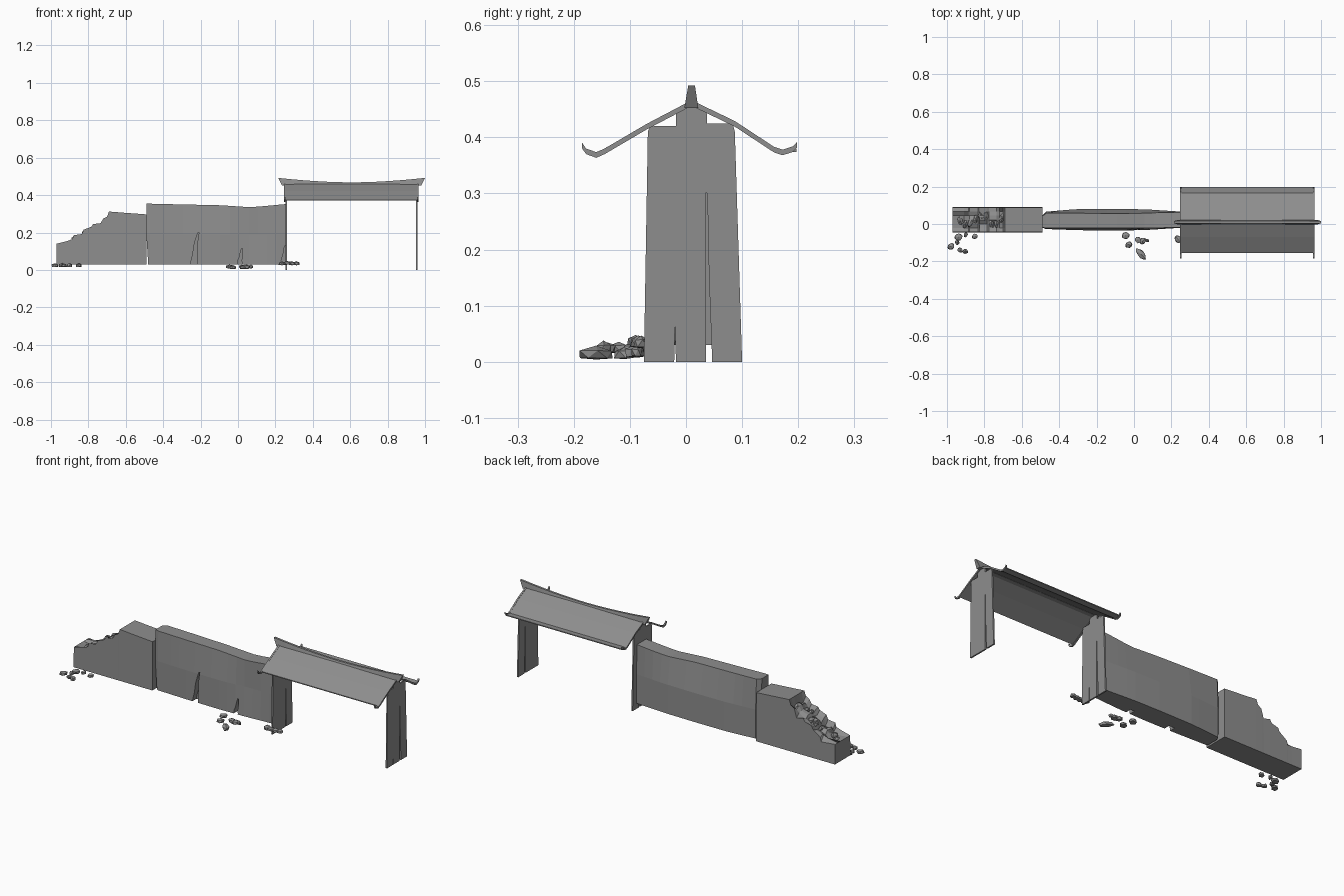
import bpy, bmesh, math, random
from mathutils import Vector, Matrix

random.seed(4)
grey = bpy.data.materials.new("weathered grey")
grey.diffuse_color = (0.27, 0.27, 0.27, 1)


def finish(name, bm):
    bmesh.ops.recalc_face_normals(bm, faces=bm.faces)
    me = bpy.data.meshes.new(name)
    bm.to_mesh(me)
    bm.free()
    me.materials.append(grey)
    ob = bpy.data.objects.new(name, me)
    bpy.context.collection.objects.link(ob)
    return ob


def loft(name, sections):
    """Closed skin through rings of equal point count."""
    bm = bmesh.new()
    rings = [[bm.verts.new(p) for p in s] for s in sections]
    n = len(rings[0])
    for a, b in zip(rings, rings[1:]):
        for i in range(n):
            bm.faces.new((a[i], a[(i + 1) % n], b[(i + 1) % n], b[i]))
    caps = [bm.faces.new(rings[0]), bm.faces.new(rings[-1])]
    bmesh.ops.recalc_face_normals(bm, faces=bm.faces)
    bmesh.ops.triangulate(bm, faces=caps)
    return finish(name, bm)


def prism_x(name, pts, x0, x1):
    return loft(name, [[(x, y, z) for y, z in pts] for x in (x0, x1)])


def prism_y(name, pts, y0, y1):
    return loft(name, [[(x, y, z) for x, z in pts] for y in (y0, y1)])


def strip(line, t):
    """Thicken a (y, z) polyline downwards."""
    return line + [(y, z - t) for y, z in reversed(line)]


def lerp(table, x):
    for (x0, *a), (x1, *b) in zip(table, table[1:]):
        if x <= x1:
            f = max(0, (x - x0) / (x1 - x0))
            return [p + (q - p) * f for p, q in zip(a, b)]
    return list(table[-1][1:])


# Long bulging wall: x, top z, front top y, front belly y, back top y, back belly y
wall = [(-0.49, 0.355, -0.018, -0.020, 0.040, 0.045),
        (-0.47, 0.354, -0.022, -0.027, 0.058, 0.066),
        (-0.30, 0.350, -0.022, -0.033, 0.058, 0.080),
        (-0.10, 0.346, -0.022, -0.036, 0.055, 0.081),
        (0.07, 0.335, -0.022, -0.032, 0.058, 0.078),
        (0.16, 0.343, -0.020, -0.026, 0.062, 0.072),
        (0.255, 0.352, -0.018, -0.020, 0.062, 0.066)]
secs = []
for i in range(16):
    x = -0.49 + 0.745 * i / 15
    if i == 1:
        x = -0.47
    h, ft, fb, bt, bb = lerp(wall, x)
    dent = 0.010 * max(0, 1 - abs(x - 0.08) / 0.13)
    x0 = x + (0.01 if i == 0 else 0)
    secs.append([(x0, fb, 0.03), (x, fb + dent, 0.19), (x, ft, h),
                 (x, bt, h), (x, bb, 0.19), (x0, bb, 0.03)])
middle = loft("middle_wall", secs)

# Jagged cracks cut into the front of the long wall
for cx, top, w in ((-0.235, 0.20, 0.030), (0.005, 0.115, 0.020), (0.235, 0.13, 0.026)):
    left, right = [], []
    for k in range(7):
        f = k / 6
        z = 0.02 + (top - 0.02) * f
        c = cx + 0.02 * f + random.uniform(-0.004, 0.004)
        half = w / 2 * (1 - f) + 0.003
        left.append((c - half, z))
        right.append((c + half, z))
    cutter = prism_y("crack_cutter", left + right[::-1], -0.1, 0.0)
    cutter.hide_render = True
    mod = middle.modifiers.new("crack", 'BOOLEAN')
    mod.operation, mod.solver, mod.object = 'DIFFERENCE', 'EXACT', cutter
    dg = bpy.context.evaluated_depsgraph_get()
    me = bpy.data.meshes.new_from_object(middle.evaluated_get(dg))
    middle.modifiers.clear()
    middle.data = me
    bpy.data.objects.remove(cutter)

# Broken left wall: stepped, crumbling top running down to the left
top = [(-0.97, 0.14), (-0.91, 0.155), (-0.885, 0.165), (-0.88, 0.185), (-0.835, 0.192),
       (-0.825, 0.215), (-0.785, 0.23), (-0.775, 0.245), (-0.735, 0.25), (-0.72, 0.275),
       (-0.70, 0.285), (-0.69, 0.312), (-0.60, 0.305), (-0.49, 0.297)]
secs = []
rows = 7
for x, h in top:
    ring = [(x, -0.045, 0.03)]
    for j in range(rows):
        f = j / (rows - 1)
        drop = random.uniform(0, 0.035) if -0.96 < x < -0.695 and j else 0
        ring.append((x, -0.043 + 0.131 * f, h - drop))
    ring.append((x, 0.09, 0.03))
    secs.append(ring)
loft("broken_wall", secs)

# Loose blocks lying in the broken slope
def rock(name, loc, size, rot):
    bm = bmesh.new()
    bmesh.ops.create_icosphere(bm, subdivisions=1, radius=1)
    m = Matrix.Rotation(rot, 3, 'Z')
    for v in bm.verts:
        p = Vector(a * b for a, b in zip(v.co * random.uniform(0.82, 1.08), size))
        p = m @ p
        p.z = max(p.z, -size[2] * 0.6)
        v.co = Vector(loc) + p
    return finish(name, bm)


for k in range(9):
    x = -0.93 + 0.028 * k
    z = lerp(top, x)[0]
    rock("crumbled_block", (x, random.uniform(0.0, 0.06), z - 0.022),
         (0.016, 0.03, 0.018), random.uniform(-0.3, 0.3))

# Rubble heaps: x, y, base z, radius
rubble = [(-0.94, -0.07, 0.015, 0.026), (-0.90, -0.058, 0.015, 0.015),
          (-0.85, -0.066, 0.015, 0.019), (-0.978, -0.12, 0.015, 0.022),
          (-0.945, -0.10, 0.015, 0.016), (-0.93, -0.14, 0.015, 0.018),
          (-0.902, -0.147, 0.015, 0.017),
          (-0.045, -0.062, 0.008, 0.024), (-0.028, -0.11, 0.005, 0.023),
          (0.02, -0.085, 0.008, 0.021), (0.047, -0.09, 0.008, 0.022),
          (0.07, -0.088, 0.008, 0.014),
          (0.235, -0.082, 0.025, 0.024), (0.262, -0.09, 0.028, 0.022),
          (0.288, -0.085, 0.025, 0.020), (0.312, -0.08, 0.025, 0.018)]
for x, y, z, r in rubble:
    rock("rubble_stone", (x, y, z + 0.008), (r, r * 0.85, 0.014), random.uniform(0, 3))
rock("long_rubble_stone", (0.037, -0.16, 0.013), (0.042, 0.020, 0.015), -0.85)

# Thin gable end panels with split boards and a short king post
panel = [(-0.075, 0), (-0.021, 0), (-0.0195, 0.08), (-0.018, 0), (0.036, 0), (0.036, 0.302),
         (0.038, 0.30), (0.041, 0.15), (0.046, 0.02), (0.046, 0), (0.10, 0), (0.087, 0.41),
         (0.083, 0.425), (0.037, 0.425), (0.037, 0.445), (0.01, 0.458), (-0.018, 0.444),
         (-0.018, 0.42), (-0.064, 0.42), (-0.068, 0.41)]
# Curved bargeboards with upturned tips
board = [(-0.185, 0.390), (-0.178, 0.380), (-0.160, 0.3735), (-0.145, 0.380), (-0.07, 0.424),
         (0.01, 0.466), (0.087, 0.429), (0.157, 0.383), (0.172, 0.378), (0.191, 0.384), (0.198, 0.392)]
for x, b in ((0.255, 0.246), (0.952, 0.957)):
    prism_x("gable_panel", panel, x, x + 0.008)
    prism_x("bargeboard", strip(board, 0.010), b, b + 0.009)

# Roof slopes
prism_x("front_roof_slope", strip([(-0.154, 0.375), (-0.07, 0.423), (0.01, 0.464)], 0.005), 0.25, 0.962)
prism_x("back_roof_slope", strip([(0.01, 0.464), (0.087, 0.427), (0.165, 0.377), (0.197, 0.379)], 0.005), 0.25, 0.962)

# Sagging ridge with flared ends
secs = []
for k in range(13):
    t = -1 + k / 6
    zt = 0.468 + 0.024 * abs(t) ** 1.8
    xb, xt = 0.6075 + 0.372 * t, 0.6075 + 0.3925 * t
    secs.append([(xb, -0.003, 0.452), (xt, 0.004, zt), (xt, 0.016, zt), (xb, 0.022, 0.452)])
loft("ridge_beam", secs)
